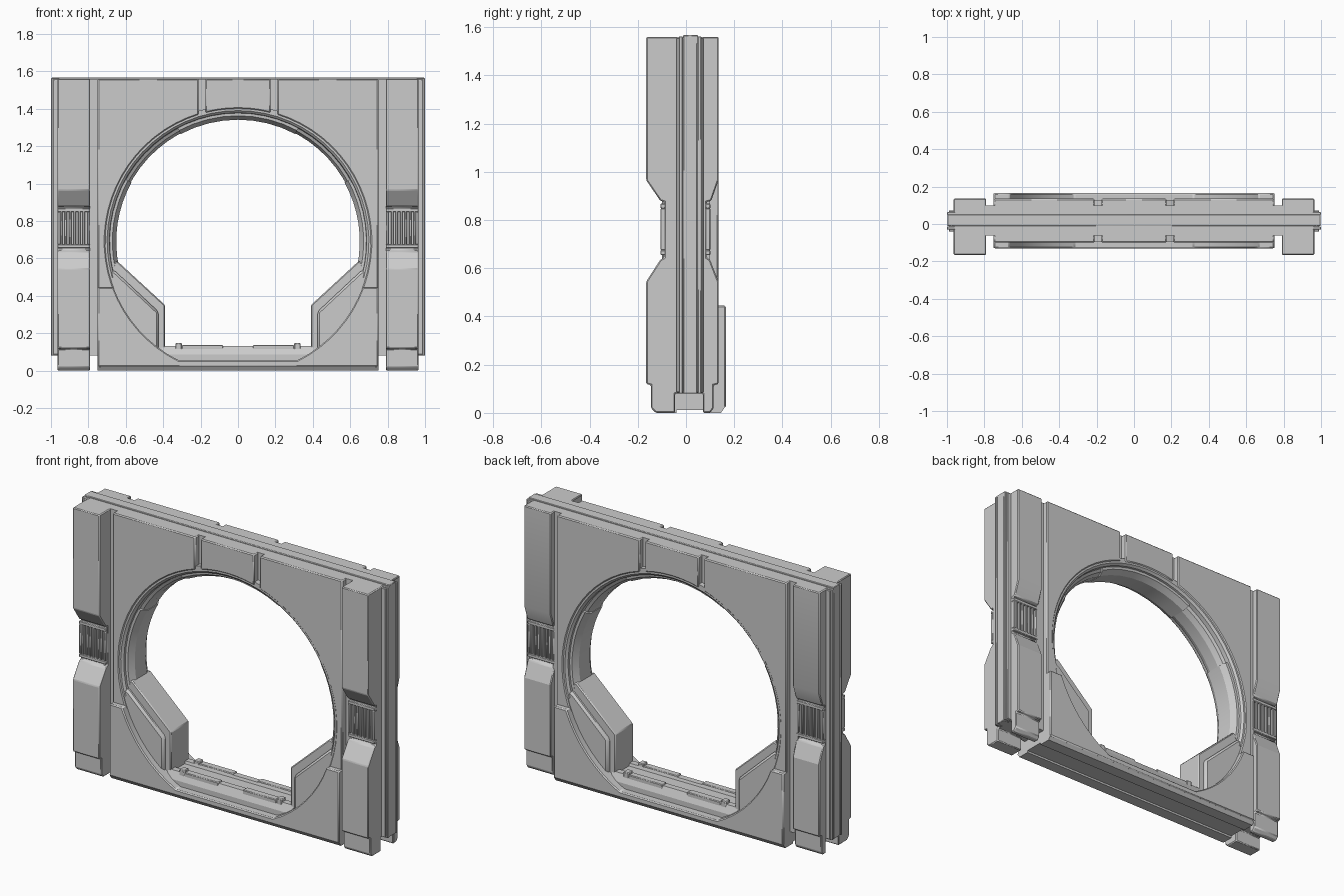
import bpy, bmesh, math

if "Cube" in bpy.data.objects:
    bpy.data.objects.remove(bpy.data.objects["Cube"])

CZ, R, YC = 0.69, 0.71, 0.0175   # opening centre height, radius, wall mid-plane


def finish(name, bm, bevel=0.0, mirror=False):
    bmesh.ops.recalc_face_normals(bm, faces=bm.faces)
    me = bpy.data.meshes.new(name)
    bm.to_mesh(me)
    bm.free()
    ob = bpy.data.objects.new(name, me)
    bpy.context.collection.objects.link(ob)
    if bevel:
        m = ob.modifiers.new("bevel", 'BEVEL')
        m.width, m.segments, m.limit_method = bevel, 1, 'ANGLE'
        m.angle_limit = math.radians(25)
    if mirror:
        ob.modifiers.new("mirror", 'MIRROR')
    bpy.ops.object.select_all(action='DESELECT')
    bpy.context.view_layer.objects.active = ob
    ob.select_set(True)
    bpy.ops.object.shade_smooth_by_angle(angle=math.radians(20))
    return ob


def add_prism(bm, pts, a, b, axis='y'):
    """Extrude a closed outline: (x, z) along y, or (y, z) along x."""
    def co(p, t):
        return (p[0], t, p[1]) if axis == 'y' else (t, p[0], p[1])
    lo = [bm.verts.new(co(p, a)) for p in pts]
    hi = [bm.verts.new(co(p, b)) for p in pts]
    bm.faces.new(lo)
    bm.faces.new(hi[::-1])
    n = len(pts)
    for i in range(n):
        j = (i + 1) % n
        bm.faces.new((lo[i], hi[i], hi[j], lo[j]))


def prism(name, pts, a, b, axis='y', bevel=0.0, mirror=False):
    bm = bmesh.new()
    add_prism(bm, pts, a, b, axis)
    # drop caps lying on the mirror plane
    if mirror:
        caps = [f for f in bm.faces if all(abs(v.co.x) < 1e-5 for v in f.verts)]
        bmesh.ops.delete(bm, geom=caps, context='FACES')
    return finish(name, bm, bevel, mirror)


def rect(a, b, c, d):
    return [(a, c), (b, c), (b, d), (a, d)]


def arc(a0, a1, n, r=R):
    return [(r * math.cos(math.radians(a0 + (a1 - a0) * i / n)),
             CZ + r * math.sin(math.radians(a0 + (a1 - a0) * i / n))) for i in range(n + 1)]


def ang_z(z):
    return math.degrees(math.asin((z - CZ) / R))


def ang_x(x):
    return math.degrees(math.acos(x / R))


def ring(name, profile, a0, a1, n, bevel=0.0, mirror=False):
    """Sweep a closed (radius, y) profile around the opening."""
    bm = bmesh.new()
    rows = []
    for i in range(n + 1):
        t = math.radians(a0 + (a1 - a0) * i / n)
        rows.append([bm.verts.new((r * math.cos(t), y, CZ + r * math.sin(t))) for r, y in profile])
    k = len(profile)
    for p, q in zip(rows, rows[1:]):
        for i in range(k):
            j = (i + 1) % k
            bm.faces.new((p[i], p[j], q[j], q[i]))
    bm.faces.new(rows[0])
    bm.faces.new(rows[-1][::-1])
    return finish(name, bm, bevel, mirror)


# wall core with the round opening, flat at the bottom
core = [(0, 1.56), (0.80, 1.56), (0.80, 0.08), (0.75, 0.08), (0.75, 0.012), (0, 0.012), (0, 0.055)]
core += arc(ang_z(0.055), 90, 24)
core[-1] = (0, CZ + R)
prism("wall_core", core, -0.062, 0.1, mirror=True)

# raised wall panels and plinths, front and back
side_panel = [(0.21, 1.56), (0.75, 1.56), (0.75, 0.40)] + arc(ang_z(0.40), ang_x(0.21), 18)
key_panel = [(-0.175, 1.56), (0.175, 1.56)] + arc(ang_x(0.175), 180 - ang_x(0.175), 6)
right_edge = arc(ang_z(0.445), ang_z(0.055), 8)
plinth = [(0.75, 0.02), (0.75, 0.445)] + right_edge
plinth += [(-x, z) for x, z in plinth[::-1]]
for side, y_in, y_wall, y_base in (("front", -0.05, -0.1, -0.13), ("back", 0.085, 0.135, 0.165)):
    a, b = sorted((y_in, y_wall))
    prism(side + "_side_panels", side_panel, a, b, bevel=0.006, mirror=True)
    prism(side + "_key_panel", key_panel, a, b, bevel=0.006)
    a, b = sorted((y_in, y_base))
    prism(side + "_plinth", plinth, a, b, bevel=0.006)
    s = -1 if side == "front" else 1
    foot = [(y_in - 0.01 * s, 0), (y_base - 0.02 * s, 0), (y_base - 0.002 * s, 0.026), (y_in - 0.01 * s, 0.026)]
    prism(side + "_plinth_foot", foot, -0.75, 0.75, 'x')

# pillars: side profile with a waist at grille height and a slot underneath
pillar = [(-0.045, 0), (-0.125, 0), (-0.145, 0.02), (-0.145, 0.115), (-0.165, 0.12), (-0.165, 0.545),
          (-0.107, 0.635), (-0.09, 0.645), (-0.09, 0.875), (-0.107, 0.88), (-0.165, 0.965), (-0.165, 1.56),
          (0.135, 1.56), (0.135, 0.965), (0.105, 0.88), (0.085, 0.875), (0.085, 0.645), (0.1, 0.635),
          (0.135, 0.545), (0.135, 0.12), (0.115, 0.115), (0.115, 0.02), (0.1, 0), (0.07, 0),
          (0.07, 0.08), (-0.045, 0.08)]
prism("pillars", pillar, 0.79, 0.965, 'x', bevel=0.005, mirror=True)

# grilles in the pillar waists
bm = bmesh.new()
for y0, y1 in ((-0.106, -0.085), (0.08, 0.101)):
    for x0, x1, z0, z1 in ((0.79, 0.965, 0.655, 0.675), (0.79, 0.965, 0.848, 0.868),
                           (0.79, 0.805, 0.675, 0.848), (0.95, 0.965, 0.675, 0.848)):
        add_prism(bm, rect(x0, x1, z0, z1), y0, y1)
    for i in range(6):
        x = 0.8175 + i * 0.024
        add_prism(bm, rect(x, x + 0.013, 0.67, 0.853), y0 + 0.002, y1 - 0.002)
finish("pillar_grilles", bm, 0.003, True)

# stepped side rails and the tongue running around the outside
bm = bmesh.new()
add_prism(bm, rect(0.955, 0.99, 0.085, 1.555), -0.04, 0.072)
add_prism(bm, rect(0.955, 1.0, 0.08, 1.562), -0.030, -0.014)
add_prism(bm, rect(0.955, 1.0, 0.08, 1.562), 0.048, 0.064)
add_prism(bm, rect(0.955, 0.997, 0.08, 1.567), -0.012, 0.046)
finish("side_rails", bm, 0.003, True)
prism("top_tongue", rect(-0.997, 0.997, 1.53, 1.567), -0.012, 0.05, bevel=0.003)

# stepped lining of the opening
half = [(0.70, 0.112), (0.688, 0.1), (0.685, 0.075), (0.669, 0.066), (0.655, 0.035)]
lining = [(0.73, YC - 0.112)] + [(r, YC - d) for r, d in half]
lining += [(r, YC + d) for r, d in half[::-1]] + [(0.73, YC + 0.112)]
ring("opening_lining", lining, -16, 196, 36)
for name, a0, a1, flip in (("lining_side_pads", -12, 29, True), ("lining_top_pad", 62, 118, False)):
    pad = [(0.71, YC - 0.09), (0.672, YC - 0.086), (0.651, YC - 0.05),
           (0.651, YC + 0.05), (0.672, YC + 0.086), (0.71, YC + 0.09)]
    ring(name, pad, a0, a1, 8, mirror=flip)

# lower corner braces: thin inner plate plus thicker outer plate
outer = [(0.46, 0.05), (0.60, 0.22), (0.72, 0.46), (0.71, 0.55)]
prism("corner_braces", [(0.645, 0.585), (0.39, 0.35), (0.39, 0.06)] + outer, -0.068, 0.103, bevel=0.006, mirror=True)
prism("brace_plates", [(0.655, 0.53), (0.425, 0.315), (0.425, 0.10)] + outer, -0.09, 0.125, bevel=0.012, mirror=True)

# threshold with a shallow channel, lips and small lugs
sill = [(-0.085, 0.04), (-0.085, 0.085), (-0.065, 0.13), (-0.03, 0.13), (-0.025, 0.115),
        (0.06, 0.115), (0.065, 0.13), (0.1, 0.13), (0.12, 0.085), (0.12, 0.04)]
prism("threshold", sill, -0.41, 0.41, 'x')
bm = bmesh.new()
for y0, y1 in ((-0.072, -0.03), (0.065, 0.107)):
    add_prism(bm, rect(0.30, 0.335, 0.10, 0.147), y0, y1)
    add_prism(bm, rect(0.08, 0.30, 0.10, 0.137), y0, y1)
finish("threshold_lugs", bm, 0.004, True)
